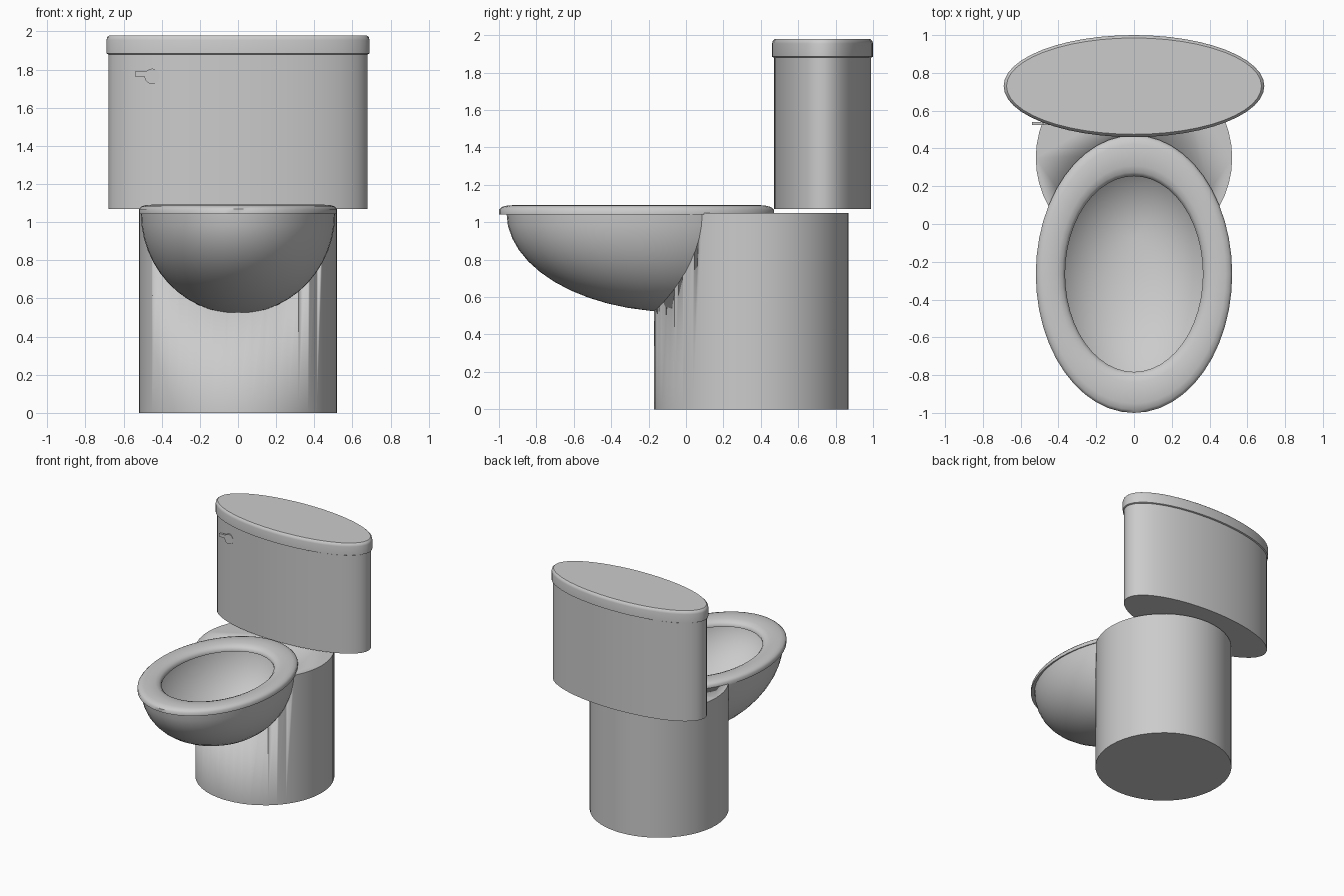
import bpy, bmesh
from math import sin, cos, pi

if "Cube" in bpy.data.objects:
    bpy.data.objects.remove(bpy.data.objects["Cube"])


def loft(name, rings, n=48, caps=True, cyclic=False, angle=35):
    """Skin a stack of ellipses given as (centre_y, radius_x, radius_y, z)."""
    bm = bmesh.new()
    loops = [[bm.verts.new((rx * cos(2 * pi * i / n), cy + ry * sin(2 * pi * i / n), z))
              for i in range(n)] for cy, rx, ry, z in rings]
    pairs = list(zip(loops, loops[1:]))
    if cyclic:
        pairs.append((loops[-1], loops[0]))
    for a, b in pairs:
        for i in range(n):
            j = (i + 1) % n
            bm.faces.new((a[i], a[j], b[j], b[i]))
    if caps:
        bm.faces.new(loops[0])
        bm.faces.new(loops[-1])
    bmesh.ops.recalc_face_normals(bm, faces=bm.faces[:])
    me = bpy.data.meshes.new(name)
    bm.to_mesh(me)
    bm.free()
    ob = bpy.data.objects.new(name, me)
    bpy.context.collection.objects.link(ob)
    smooth(ob, angle)
    return ob


def smooth(ob, angle=35):
    bpy.ops.object.select_all(action='DESELECT')
    ob.select_set(True)
    bpy.context.view_layer.objects.active = ob
    bpy.ops.object.shade_smooth_by_angle(angle=angle * pi / 180)


def bowl_rings(shrink, top):
    """Half ellipsoid whose lowest point sits behind the rim's centre."""
    rings = []
    for k in range(13):
        t = pi / 2 * (0.02 + 0.98 * k / 12)
        s = sin(t)
        rings.append((-0.05 - 0.2 * s, (0.51 - shrink) * s, (0.71 - shrink) * s,
                      1.05 - (0.53 - shrink) * cos(t)))
    if top:
        rings.append((-0.25, 0.51 - shrink, 0.71 - shrink, 1.2))
    return rings


# Bowl: outer and inner skins joined at the rim, closed at the bottom
bowl = loft("bowl", bowl_rings(0, False) + bowl_rings(0.01, False)[::-1])

# Pedestal: round column with the bowl hollow carved out
pedestal = loft("pedestal", [(0.35, 0.52, 0.52, 0), (0.35, 0.52, 0.52, 1.05)])
cutter = loft("bowl_cutter", bowl_rings(0.005, True))
cutter.hide_render = True
cutter.hide_set(True)
cut = pedestal.modifiers.new("hollow", 'BOOLEAN')
cut.operation = 'DIFFERENCE'
cut.solver = 'EXACT'
cut.object = cutter

# Seat: softly rounded oval ring
profile = [(0, 1.042), (0, 1.068), (0.012, 1.082), (0.035, 1.09), (0.075, 1.092),
           (0.115, 1.088), (0.14, 1.078), (0.155, 1.06), (0.155, 1.042)]
loft("seat", [(-0.265, 0.52 - d, 0.735 - d * 1.4, z) for d, z in profile],
     caps=False, cyclic=True, angle=50)

# Tank and lid
loft("tank", [(0.73, 0.68, 0.26, 1.07), (0.73, 0.68, 0.26, 1.89)])
loft("tank_lid", [(0.73, r, r - 0.42, z) for r, z in
                  [(0.68, 1.88), (0.69, 1.885), (0.69, 1.955), (0.686, 1.97), (0.675, 1.98)]])

# Flush handle: round hub with a short arm
bpy.ops.mesh.primitive_cylinder_add(vertices=24, radius=0.04, depth=0.05,
                                    location=(-0.45, 0.548, 1.765), rotation=(pi / 2, 0, 0))
hub = bpy.context.object
hub.name = "handle_hub"
smooth(hub)
bpy.ops.mesh.primitive_cube_add(size=1, location=(-0.505, 0.532, 1.777))
arm = bpy.context.object
arm.name = "handle_arm"
arm.scale = (0.07, 0.018, 0.026)
